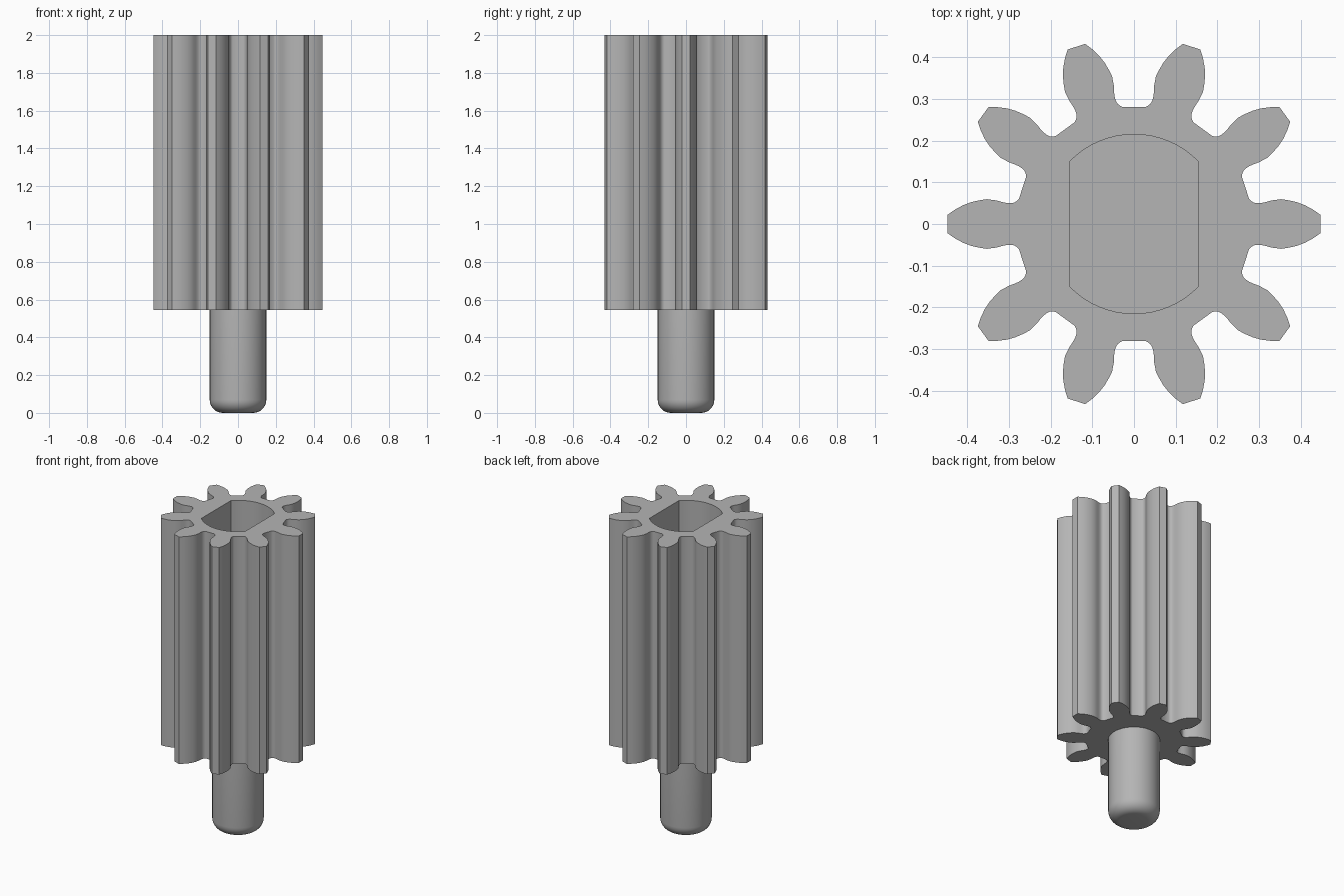
import bpy
import bmesh
from math import sin, cos, pi, radians, asin

cube = bpy.data.objects.get("Cube")
if cube:
    bpy.data.objects.remove(cube, do_unlink=True)

grey = bpy.data.materials.new("plain grey")
grey.use_nodes = True
colour = (0.46, 0.46, 0.46, 1)
grey.diffuse_color = colour
grey.node_tree.nodes["Principled BSDF"].inputs["Base Color"].default_value = colour

TEETH = 10
GEAR_BOTTOM, GEAR_TOP, BORE_FLOOR = 0.545, 2.0, 0.8


def finish(bm, name):
    bmesh.ops.recalc_face_normals(bm, faces=bm.faces)
    mesh = bpy.data.meshes.new(name)
    bm.to_mesh(mesh)
    bm.free()
    mesh.materials.append(grey)
    obj = bpy.data.objects.new(name, mesh)
    bpy.context.collection.objects.link(obj)
    bpy.ops.object.select_all(action="DESELECT")
    obj.select_set(True)
    bpy.context.view_layer.objects.active = obj
    bpy.ops.object.shade_smooth_by_angle(angle=radians(30))


def ring(bm, points, z):
    return [bm.verts.new((x, y, z)) for x, y in points]


def bridge(bm, low, high):
    for i in range(len(low)):
        j = (i + 1) % len(low)
        bm.faces.new((low[i], low[j], high[j], high[i]))


# Tooth flank from root to tip: distance along the tooth, half width
flank = [(0.276, 0.06), (0.281, 0.055), (0.287, 0.0515), (0.294, 0.05),
         (0.303, 0.05), (0.314, 0.052), (0.33, 0.0565), (0.353, 0.0595),
         (0.372, 0.0565), (0.39, 0.0525), (0.41, 0.045), (0.43, 0.034),
         (0.447, 0.022)]
tooth = [(r, -w) for r, w in flank] + [(r, w) for r, w in reversed(flank)]
outline = []
for i in range(TEETH):
    a = 2 * pi * i / TEETH
    outline += [(x * cos(a) - y * sin(a), x * sin(a) + y * cos(a)) for x, y in tooth]

# Bore outline: a circle with two flat sides
radius, half_flat = 0.215, 0.155
limit = asin(half_flat / radius)
arc = [-limit + 2 * limit * i / 16 for i in range(17)]
bore = [(radius * sin(a), radius * cos(a)) for a in arc]
bore += [(-x, -y) for x, y in bore]

# Toothed body with blind bore
bm = bmesh.new()
low, high = ring(bm, outline, GEAR_BOTTOM), ring(bm, outline, GEAR_TOP)
floor, rim = ring(bm, bore, BORE_FLOOR), ring(bm, bore, GEAR_TOP)
bridge(bm, low, high)
bridge(bm, floor, rim)
bm.faces.new(low)
bm.faces.new(floor)
bm.edges.ensure_lookup_table()
top_edges = [e for e in bm.edges if all(v.co.z > GEAR_TOP - 0.001 for v in e.verts)]
bmesh.ops.triangle_fill(bm, use_beauty=True, use_dissolve=False, edges=top_edges)
finish(bm, "toothed_body")

# Shaft with rounded lower end
SHAFT, FILLET = 0.15, 0.07
profile = [(SHAFT - FILLET + FILLET * sin(a), FILLET - FILLET * cos(a))
           for a in [pi / 2 * i / 8 for i in range(9)]]
profile.append((SHAFT, GEAR_BOTTOM + 0.02))
bm = bmesh.new()
rings = []
for r, z in profile:
    circle = [(r * cos(2 * pi * i / 48), r * sin(2 * pi * i / 48)) for i in range(48)]
    rings.append(ring(bm, circle, z))
for lower, upper in zip(rings, rings[1:]):
    bridge(bm, lower, upper)
bm.faces.new(rings[0])
bm.faces.new(rings[-1])
finish(bm, "shaft")
